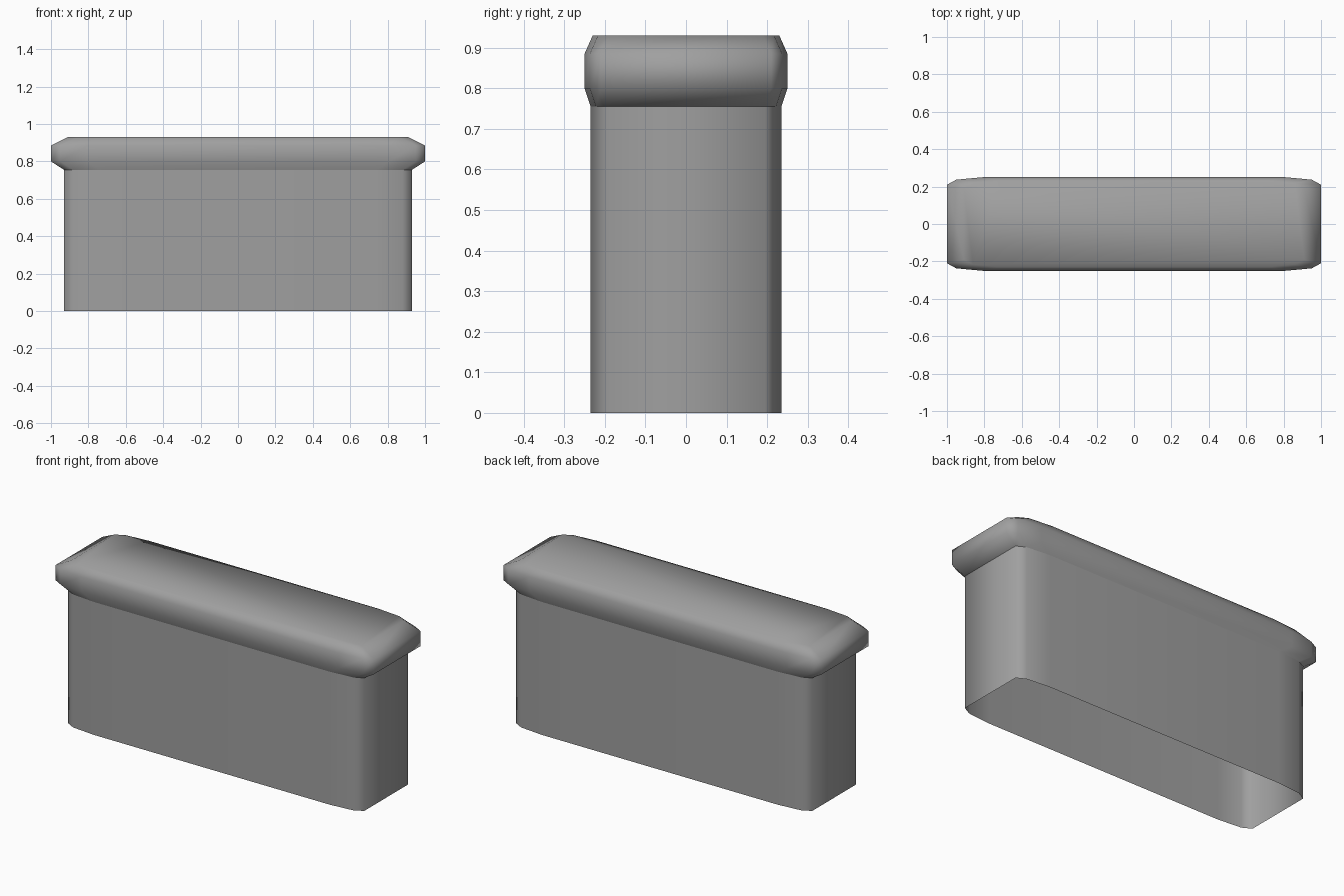
import bpy
import bmesh

cube = bpy.data.objects.get("Cube")
if cube:
    bpy.data.objects.remove(cube, do_unlink=True)

# One plain grey for the whole model
grey = bpy.data.materials.new("plain grey")
grey.use_nodes = True
colour = (0.35, 0.35, 0.35, 1)
grey.diffuse_color = colour
grey.node_tree.nodes["Principled BSDF"].inputs["Base Color"].default_value = colour


def outline(hx, hy):
    """Rounded rectangle: one softened corner mirrored into all four."""
    corner = [(hx, hy - 0.04), (hx - 0.05, hy - 0.013), (hx - 0.19, hy)]
    right = corner + [(-x, y) for x, y in reversed(corner)]
    return right + [(-x, -y) for x, y in right]


def loft(name, rings, close_top):
    """Skin a stack of outlines given as (z, half width, half depth)."""
    bm = bmesh.new()
    loops = [[bm.verts.new((x, y, z)) for x, y in outline(hx, hy)]
             for z, hx, hy in rings]
    for low, high in zip(loops, loops[1:]):
        n = len(low)
        for i in range(n):
            j = (i + 1) % n
            bm.faces.new((low[i], low[j], high[j], high[i]))
    if close_top:
        bm.faces.new(loops[-1])
    for face in bm.faces:
        face.smooth = True
    mesh = bpy.data.meshes.new(name)
    bm.to_mesh(mesh)
    bm.free()
    mesh.materials.append(grey)
    obj = bpy.data.objects.new(name, mesh)
    bpy.context.collection.objects.link(obj)
    return obj


# Hollow body, open at the bottom
loft("body", [(0, 0.93, 0.235), (0.755, 0.93, 0.235)], False)

# Overhanging cap with bevelled rim
loft("cap", [(0.755, 0.93, 0.235), (0.80, 1.0, 0.25),
             (0.885, 1.0, 0.25), (0.93, 0.91, 0.23)], True)
